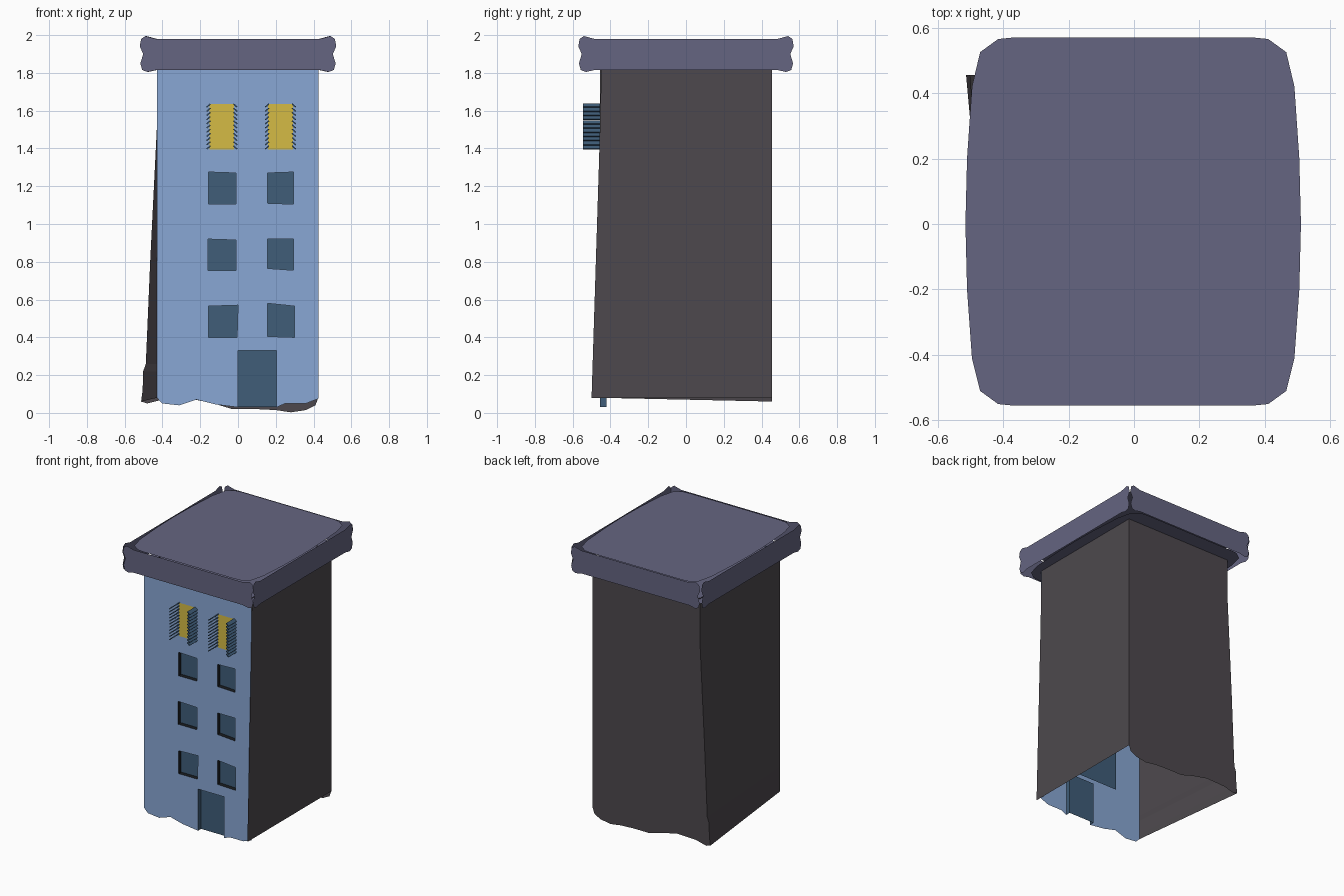
import bpy, bmesh
from math import radians
from mathutils import Matrix, Vector

if "Cube" in bpy.data.objects:
    bpy.data.objects.remove(bpy.data.objects["Cube"])


def material(name, rgb):
    m = bpy.data.materials.new(name)
    m.diffuse_color = (*rgb, 1)
    m.use_nodes = True
    m.node_tree.nodes["Principled BSDF"].inputs["Base Color"].default_value = m.diffuse_color
    return m


BLUE = material("blue_paint", (0.25, 0.39, 0.66))
DARK = material("dark_wall", (0.075, 0.066, 0.075))
ROOF = material("roof_slate", (0.13, 0.13, 0.22))
TEAL = material("teal_glass", (0.05, 0.11, 0.19))
GOLD = material("lit_glass", (0.66, 0.50, 0.06))
EDGE = material("window_edge", (0.01, 0.012, 0.015))


def finish(name, bm, mat):
    me = bpy.data.meshes.new(name)
    bm.to_mesh(me)
    bm.free()
    ob = bpy.data.objects.new(name, me)
    me.materials.append(mat)
    bpy.context.collection.objects.link(ob)
    return ob


def on_plane(axis, d, pts):
    """Lift 2D points onto the plane where the given axis equals d."""
    k = "xyz".index(axis)
    return [Vector((*p[:k], d, *p[k:])) for p in pts]


def sheet(name, axis, d, outline, mat, holes=(), facing=1):
    """Flat sheet with optional holes."""
    bm = bmesh.new()
    edges = []
    for loop in (outline, *holes):
        vs = [bm.verts.new(p) for p in on_plane(axis, d, loop)]
        edges += [bm.edges.new((a, b)) for a, b in zip(vs, vs[1:] + vs[:1])]
    normal = Vector([facing if c == axis else 0 for c in "xyz"])
    bmesh.ops.triangle_fill(bm, use_beauty=True, edges=edges, normal=normal)
    for f in bm.faces:
        f.normal_update()
        if f.normal.dot(normal) < 0:
            f.normal_flip()
    return finish(name, bm, mat)


def strip(name, a, b, mat, closed=False):
    """Ribbon of quads between two rows of points."""
    bm = bmesh.new()
    va, vb = [bm.verts.new(p) for p in a], [bm.verts.new(p) for p in b]
    n = len(va)
    for i in range(n if closed else n - 1):
        j = (i + 1) % n
        bm.faces.new((va[i], va[j], vb[j], vb[i]))
    return finish(name, bm, mat)


def rect(x0, x1, z0, z1):
    return [(x0, z0), (x1, z0), (x1, z1), (x0, z1)]


FRONT, BACK, TOP = -0.455, 0.455, 1.82

# window openings, slightly crooked, and the doorway
windows = [
    [(-0.155, 0.40), (-0.005, 0.40), (0.00, 0.57), (-0.155, 0.565)],
    [(0.155, 0.405), (0.30, 0.40), (0.30, 0.565), (0.155, 0.58)],
    [(-0.16, 0.755), (-0.01, 0.755), (-0.01, 0.915), (-0.16, 0.92)],
    [(0.155, 0.765), (0.295, 0.755), (0.295, 0.92), (0.155, 0.92)],
    [(-0.155, 1.105), (-0.01, 1.105), (-0.01, 1.27), (-0.155, 1.275)],
    [(0.155, 1.11), (0.295, 1.105), (0.295, 1.275), (0.155, 1.27)],
]
door = [(0.0, 0.03), (0.0, 0.33), (0.205, 0.33), (0.205, 0.03)]

# front wall with ragged hem
hem = [(-0.43, 0.08), (-0.40, 0.05), (-0.31, 0.04), (-0.22, 0.07), (-0.12, 0.045)]
front = hem + door + [(0.25, 0.05), (0.36, 0.05), (0.425, 0.075), (0.425, TOP), (-0.43, TOP)]
sheet("front_wall", "y", FRONT, front, BLUE, windows, -1)

# window reveals, shared glass sheet behind them, and the door niche
for i, w in enumerate(windows):
    strip(f"window_reveal_{i}", on_plane("y", FRONT, w), on_plane("y", FRONT + 0.03, w), EDGE, True)
sheet("window_glass", "y", FRONT + 0.03, rect(-0.2, 0.33, 0.36, 1.32), TEAL, facing=-1)
sheet("door", "y", FRONT + 0.035, door, TEAL, facing=-1)
strip("door_reveal", on_plane("y", FRONT, door), on_plane("y", FRONT + 0.035, door), TEAL)

# left wall flaring out at the back corner, and the back wall that follows it
flare = [(-0.43, TOP), (-0.43, 1.5), (-0.465, 0.8), (-0.488, 0.26),
         (-0.502, 0.22), (-0.505, 0.12), (-0.513, 0.06)]
strip("left_wall", [(x, BACK, z) for x, z in flare],
      [(-0.43, FRONT, max(z, 0.08)) for x, z in flare], DARK)
back_hem = [(-0.48, 0.05), (-0.40, 0.07), (-0.25, 0.075), (-0.13, 0.05), (-0.03, 0.02),
            (0.10, 0.02), (0.20, 0.015), (0.28, 0.003), (0.36, 0.015), (0.41, 0.04), (0.425, 0.08)]
sheet("back_wall", "y", BACK, flare + back_hem + [(0.425, TOP)], DARK)

# right wall leaning forward at the foot
sheet("right_wall", "x", 0.425,
      [(-0.448, TOP), (-0.46, 1.35), (-0.5, 0.08), (BACK, 0.08), (BACK, TOP)], DARK)

# lit top windows with louvred shutters standing open
for side, x in (("left", -0.085), ("right", 0.225)):
    sheet(f"lit_window_{side}", "y", FRONT - 0.004, rect(x - 0.065, x + 0.065, 1.395, 1.635), GOLD, facing=-1)
    for s in (-1, 1):
        bm = bmesh.new()
        for i in range(11):
            m = (Matrix.Translation((x + s * 0.071, FRONT - 0.045, 1.405 + i * 0.0222))
                 @ Matrix.Rotation(radians(40 * s), 4, "Y")
                 @ Matrix.Diagonal((0.026, 0.09, 0.007, 1)))
            bmesh.ops.create_cube(bm, size=1, matrix=m)
        finish(f"shutter_{side}_{'inner' if s > 0 else 'outer'}", bm, TEAL)

# roof cap and soffit share a bowed outline
half = [(0.36, 0.57), (0.41, 0.565), (0.465, 0.525), (0.49, 0.42), (0.505, 0.2), (0.51, 0.0),
        (0.505, -0.2), (0.49, -0.41), (0.465, -0.51), (0.41, -0.55), (0.36, -0.555)]
cap = half + [(-x - 0.005, y) for x, y in reversed(half)]
sheet("roof_cap", "z", 1.98, cap, ROOF)
sheet("roof_soffit", "z", 1.815, cap, ROOF, facing=-1)

# four thin fascia boards with knobbly ends
end = [(0.43, 1.815), (0.475, 1.805), (0.502, 1.815), (0.512, 1.85), (0.497, 1.90),
       (0.515, 1.94), (0.508, 1.98), (0.485, 1.995), (0.43, 1.98)]


def fascia(grow):
    return [(u + grow, z) for u, z in end] + [(-u - grow, z) for u, z in reversed(end)]


sheet("fascia_front", "y", -0.566, fascia(0.005), ROOF, facing=-1)
sheet("fascia_back", "y", 0.576, fascia(0.0), ROOF)
sheet("fascia_left", "x", -0.522, fascia(0.055), ROOF, facing=-1)
sheet("fascia_right", "x", 0.517, fascia(0.055), ROOF)
